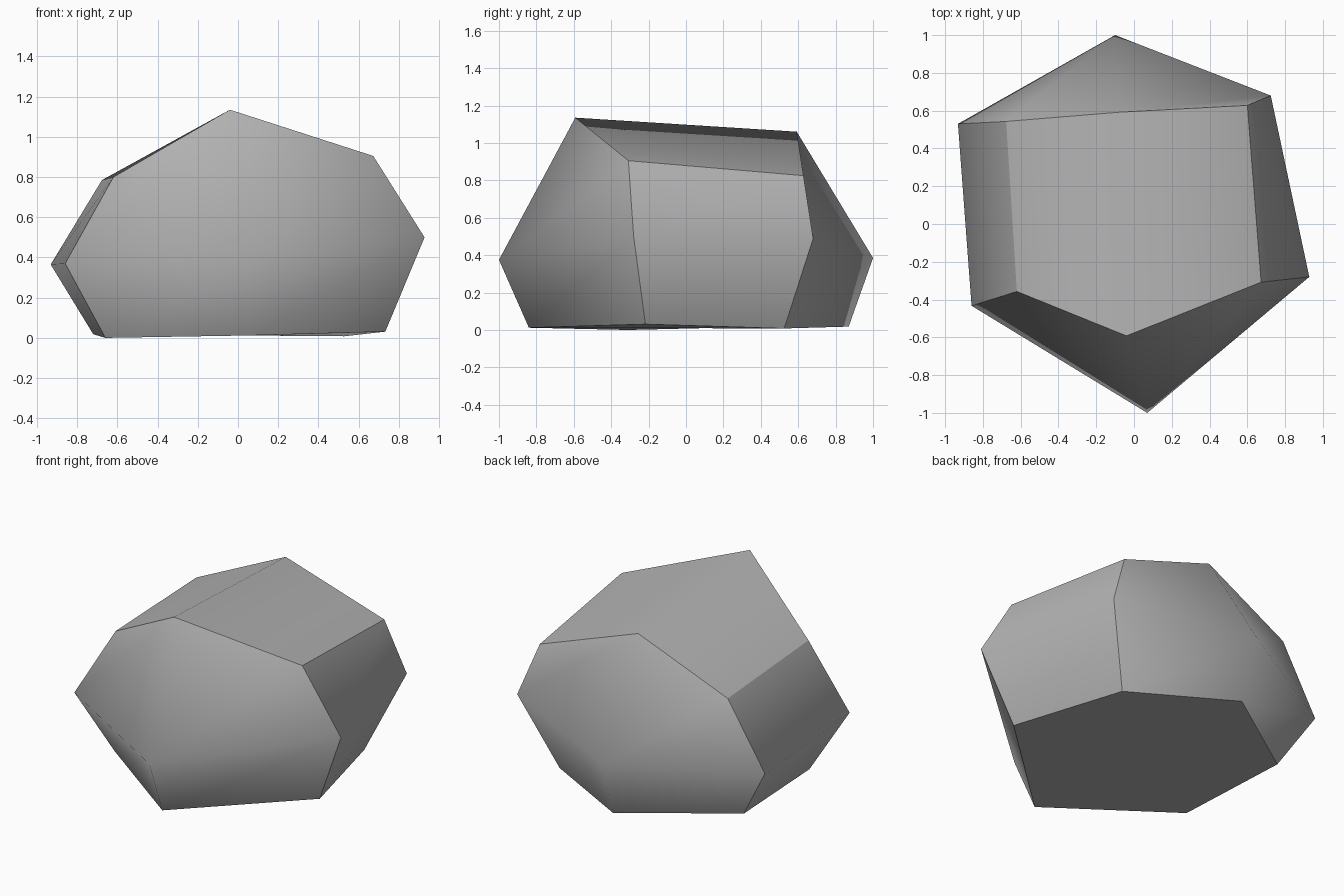
import bpy
import bmesh

if "Cube" in bpy.data.objects:
    bpy.data.objects.remove(bpy.data.objects["Cube"])

# Three irregular hexagon rings, counter-clockwise from the front corner
bottom = [(0.05, -0.84, 0.012), (0.733, -0.217, 0.031), (0.53, 0.525, 0.008),
          (-0.09, 0.87, 0.018), (-0.72, 0.44, 0.018), (-0.66, -0.31, 0.0)]
middle = [(0.07, -1.0, 0.375), (0.928, -0.28, 0.5), (0.724, 0.68, 0.49),
          (-0.10, 1.0, 0.385), (-0.932, 0.53, 0.365), (-0.86, -0.433, 0.37)]
top = [(-0.04, -0.592, 1.135), (0.673, -0.308, 0.905), (0.60, 0.628, 0.825),
       (-0.075, 0.592, 1.06), (-0.677, 0.543, 0.785), (-0.62, -0.357, 0.80)]

bm = bmesh.new()
rings = [[bm.verts.new(p) for p in ring] for ring in (bottom, middle, top)]
group = {}


def add_face(verts, name):
    face = bm.faces.new(verts)
    face.smooth = True
    group[face] = name


# Sloping walls: each ring pair joined by six faces
walls = ["front", "right", "back", "back", "left", "front"]
for low, high in zip(rings, rings[1:]):
    for i, wall in enumerate(walls):
        j = (i + 1) % 6
        add_face((low[i], low[j], high[j], high[i]), wall)

# Flat base and ridged top
b, t = rings[0], rings[2]
add_face(b[::-1], "base")
add_face((t[0], t[1], t[2], t[3]), "top")
add_face((t[0], t[3], t[4], t[5]), "top")

# Hard edges between the six main sides
for edge in bm.edges:
    f, g = edge.link_faces
    edge.smooth = group[f] == group[g]

mesh = bpy.data.meshes.new("rock")
bm.to_mesh(mesh)
bm.free()
rock = bpy.data.objects.new("rock", mesh)
bpy.context.collection.objects.link(rock)

# Dark stone colour
stone = bpy.data.materials.new("stone")
stone.diffuse_color = (0.44, 0.44, 0.44, 1)
stone.use_nodes = True
stone.node_tree.nodes["Principled BSDF"].inputs["Base Color"].default_value = stone.diffuse_color
mesh.materials.append(stone)
